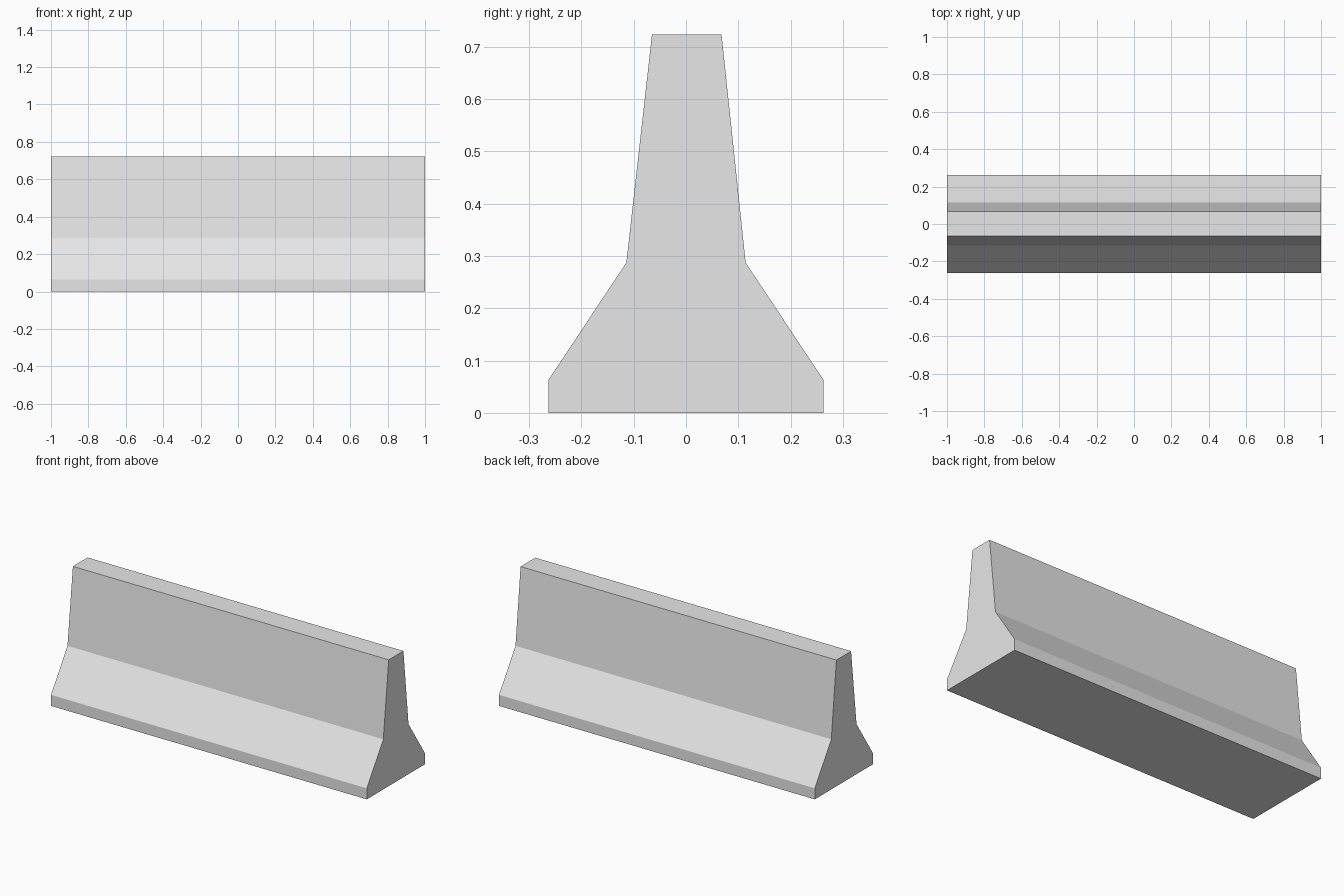
import bpy
import bmesh
from mathutils import Vector

cube = bpy.data.objects.get("Cube")
if cube:
    bpy.data.objects.remove(cube, do_unlink=True)

# Plain concrete colour
concrete = bpy.data.materials.new("concrete_grey")
concrete.use_nodes = True
grey = (0.8, 0.8, 0.8, 1.0)
concrete.diffuse_color = grey
concrete.node_tree.nodes["Principled BSDF"].inputs["Base Color"].default_value = grey

# Cross-section (y, z): foot, sloped skirt, tapering wall, flat top
LENGTH = 2.0
profile = [
    (-0.263, 0.0), (0.263, 0.0), (0.263, 0.063), (0.114, 0.287),
    (0.068, 0.723), (-0.065, 0.723), (-0.114, 0.287), (-0.263, 0.063),
]

# Extrude the section along the barrier's length
bm = bmesh.new()
end = bm.faces.new([bm.verts.new((-LENGTH / 2, y, z)) for y, z in profile])
result = bmesh.ops.extrude_face_region(bm, geom=[end], use_keep_orig=True)
moved = [v for v in result["geom"] if isinstance(v, bmesh.types.BMVert)]
bmesh.ops.translate(bm, verts=moved, vec=Vector((LENGTH, 0, 0)))
bmesh.ops.recalc_face_normals(bm, faces=bm.faces[:])

mesh = bpy.data.meshes.new("road_barrier")
bm.to_mesh(mesh)
bm.free()
mesh.materials.append(concrete)
barrier = bpy.data.objects.new("road_barrier", mesh)
bpy.context.scene.collection.objects.link(barrier)
